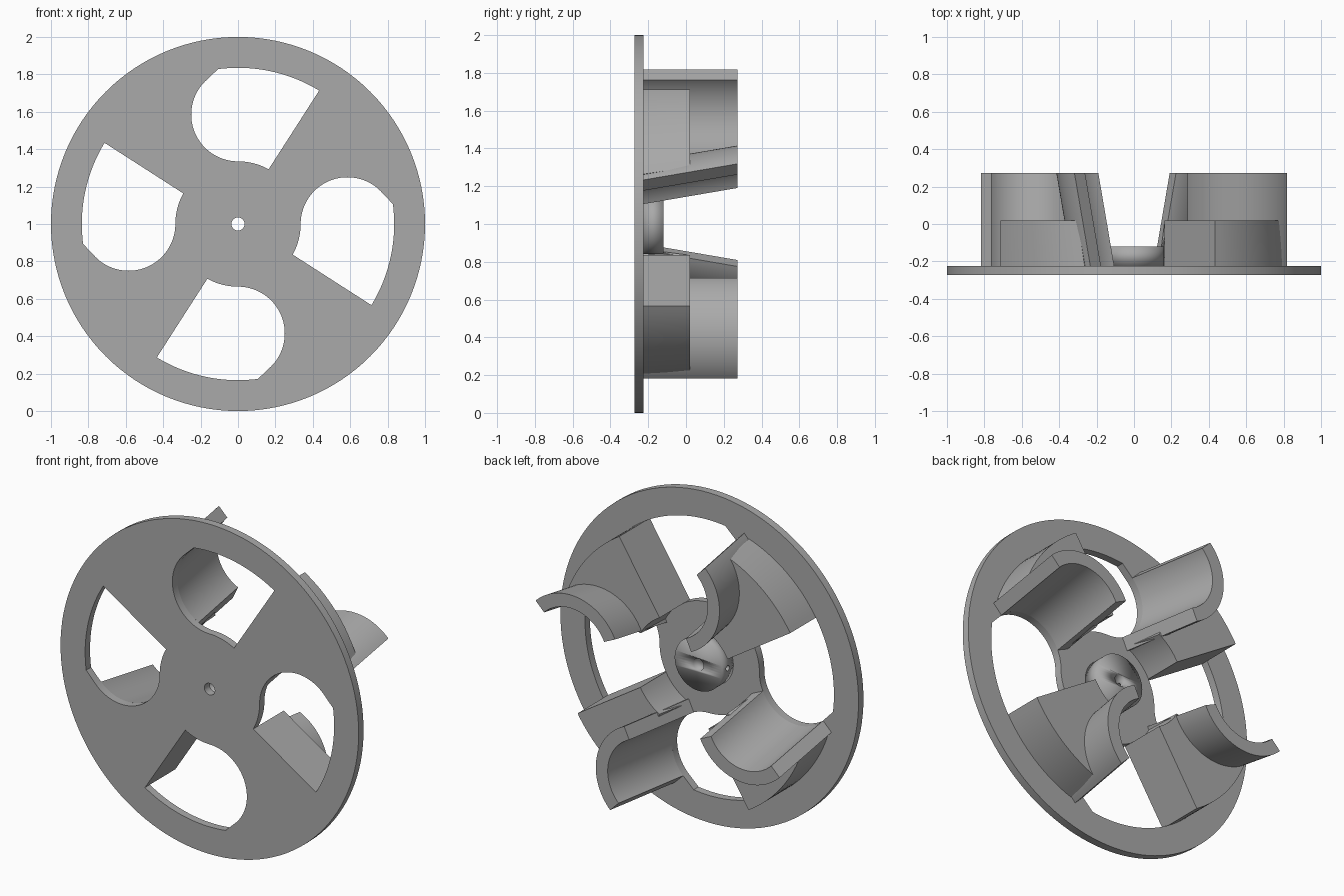
import bpy, bmesh
from math import sin, cos, radians, hypot, atan2, degrees

if "Cube" in bpy.data.objects:
    bpy.data.objects.remove(bpy.data.objects["Cube"], do_unlink=True)

grey = bpy.data.materials.new("plain_grey")
grey.use_nodes = True
grey.diffuse_color = (0.4, 0.4, 0.4, 1)
grey.node_tree.nodes["Principled BSDF"].inputs["Base Color"].default_value = grey.diffuse_color

FRONT, BACK = -0.272, -0.225       # wheel plate faces
SCOOP_END, BLOCK_END = 0.272, 0.02
HUB_END = -0.12
RIM, ROOT = 0.835, 0.335           # outer and inner limits of the windows
POCKET, WALL = 0.25, 0.08          # scoop radius and thickness
POCKET_V = RIM - POCKET            # scoop centre distance from the axle
LEAN = 0.085 / (SCOOP_END - BACK)  # sideways lean of the scoops
EDGE_IN, EDGE_OUT = (0.165, 0.295), (0.435, 0.715)


def arc(r, a0, a1, n, cu=0.0, cv=0.0):
    """Points along an arc, angles in degrees."""
    return [(cu + r * cos(radians(a0 + (a1 - a0) * i / n)),
             cv + r * sin(radians(a0 + (a1 - a0) * i / n))) for i in range(n + 1)]


def ring(r, n):
    return arc(r, 0, 360, n)[:-1]


def turn(points, deg):
    c, s = cos(radians(deg)), sin(radians(deg))
    return [(u * c - v * s, u * s + v * c) for u, v in points]


def angle(p):
    return degrees(atan2(p[1], p[0]))


def finish(obj):
    obj.data.materials.clear()
    obj.data.materials.append(grey)
    bpy.ops.object.select_all(action='DESELECT')
    obj.select_set(True)
    bpy.context.view_layer.objects.active = obj
    bpy.ops.object.shade_smooth_by_angle(angle=radians(25))


def loft(name, low, high, y0, y1):
    """Solid between two matching outlines at two depths."""
    bm = bmesh.new()
    a = [bm.verts.new((u, y0, v + 1)) for u, v in low]
    b = [bm.verts.new((u, y1, v + 1)) for u, v in high]
    n = len(a)
    bm.faces.new(a)
    bm.faces.new(b[::-1])
    for i in range(n):
        j = (i + 1) % n
        bm.faces.new((a[j], a[i], b[i], b[j]))
    bmesh.ops.recalc_face_normals(bm, faces=bm.faces)
    mesh = bpy.data.meshes.new(name)
    bm.to_mesh(mesh)
    bm.free()
    obj = bpy.data.objects.new(name, mesh)
    bpy.context.collection.objects.link(obj)
    finish(obj)
    return obj


def plate(name, outlines, y0, y1):
    """Flat plate: first outline is the rim, the rest are holes."""
    cu = bpy.data.curves.new(name, 'CURVE')
    cu.dimensions = '2D'
    cu.fill_mode = 'BOTH'
    cu.extrude = (y1 - y0) / 2
    for pts in outlines:
        sp = cu.splines.new('POLY')
        sp.points.add(len(pts) - 1)
        for p, (u, v) in zip(sp.points, pts):
            p.co = (u, v, 0, 1)
        sp.use_cyclic_u = True
    obj = bpy.data.objects.new(name, cu)
    bpy.context.collection.objects.link(obj)
    obj.location = (0, (y0 + y1) / 2, 1)
    obj.rotation_euler = (radians(90), 0, 0)
    bpy.ops.object.select_all(action='DESELECT')
    obj.select_set(True)
    bpy.context.view_layer.objects.active = obj
    bpy.ops.object.convert(target='MESH')
    obj = bpy.context.view_layer.objects.active
    finish(obj)
    return obj


# Wheel plate with four windows and an axle hole
tangent = (-POCKET * sin(radians(45)), POCKET_V + POCKET * sin(radians(45)))
rim_corner = (tangent[0] + 0.07, tangent[1] + 0.07)
window = (arc(RIM, angle(EDGE_OUT), angle(rim_corner), 20)
          + arc(POCKET, 135, 270, 36, 0, POCKET_V)
          + arc(ROOT, 90, angle(EDGE_IN), 10)[1:])
axle = ring(0.035, 32)
plate("wheel_plate", [ring(1, 128), axle] + [turn(window, 90 * k) for k in range(4)], FRONT, BACK)

# Hub with a set screw hole in its side
hub = plate("hub", [ring(0.16, 64), axle], BACK, HUB_END)
bpy.ops.mesh.primitive_cylinder_add(vertices=20, radius=0.016, depth=0.18,
                                    location=(-0.11, (BACK + HUB_END) / 2, 1),
                                    rotation=(0, radians(90), 0))
drill = bpy.context.object
drill.name = "screw_hole_cutter"
drill.hide_render = True
cut = hub.modifiers.new("screw_hole", 'BOOLEAN')
cut.operation = 'DIFFERENCE'
cut.object = drill
bpy.context.view_layer.objects.active = hub
bpy.ops.object.modifier_apply(modifier=cut.name)
bpy.data.objects.remove(drill, do_unlink=True)


def lean(points, y):
    return [(u - LEAN * (y - BACK), v) for u, v in points]


# Leaning curved scoop beside each window
scoop = (arc(POCKET, 135, 245, 32, 0, POCKET_V)
         + arc(POCKET + WALL, 245, 135, 32, 0, POCKET_V))


# Solid block from a scoop to the straight edge of the next window
def block(y):
    far, near = turn([EDGE_OUT, EDGE_IN], 90)
    middle = lean(arc(POCKET + WALL / 2, 148, 242, 24, 0, POCKET_V), y)
    meet = lean([(-0.264, 0.792)], y)[0]
    return (arc(RIM, angle(far), angle(meet), 16) + middle
            + arc(ROOT, angle(middle[-1]) + 1, angle(near), 8))


for k, side in enumerate(("top", "left", "bottom", "right")):
    t = 90 * k
    loft("scoop_" + side, turn(lean(scoop, BACK), t), turn(lean(scoop, SCOOP_END), t),
         BACK, SCOOP_END)
    loft("block_" + side, turn(block(BACK), t), turn(block(BLOCK_END), t), BACK, BLOCK_END)
